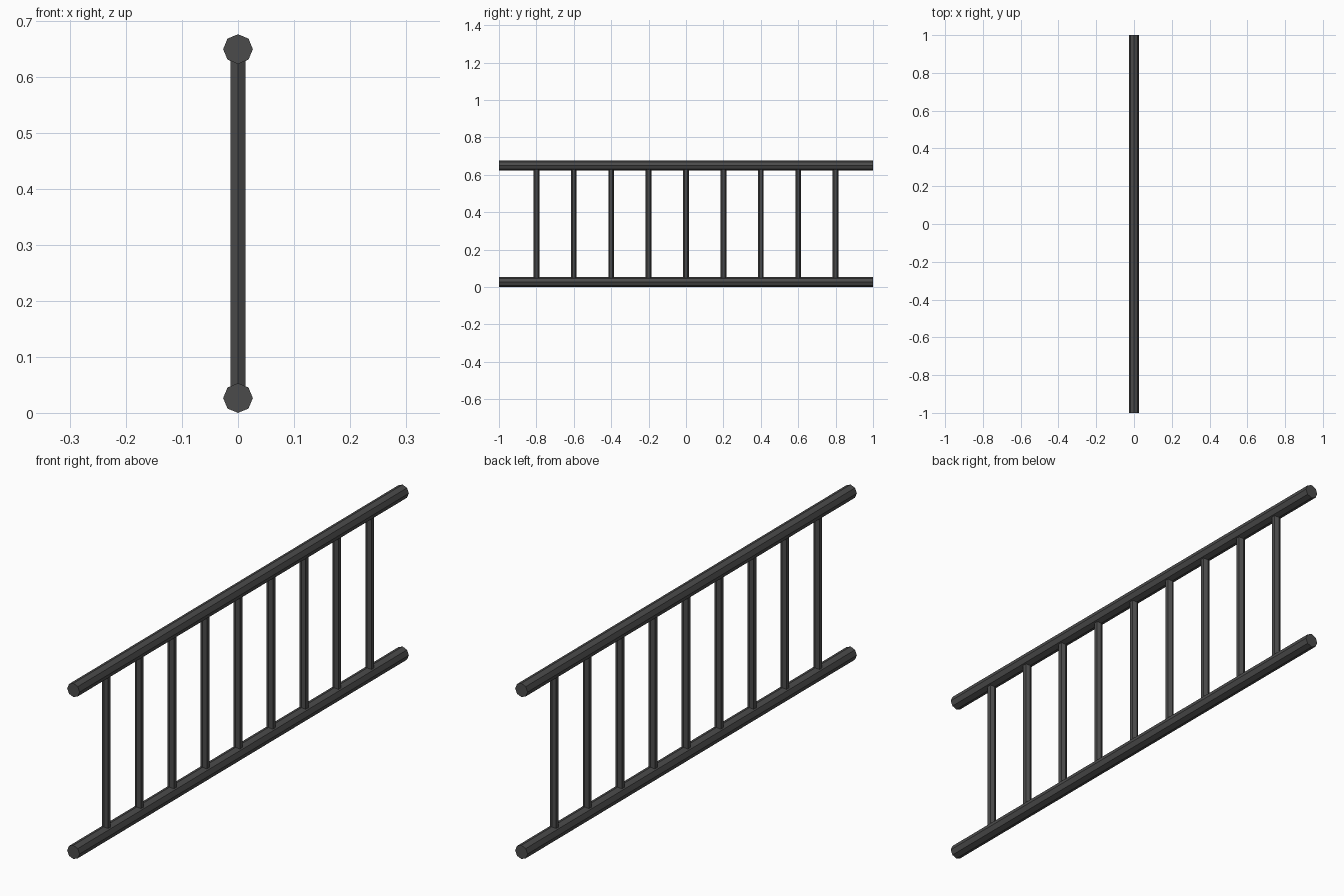
import bpy
from math import radians

old = bpy.data.objects.get("Cube")
if old:
    bpy.data.objects.remove(old, do_unlink=True)

# Dark metal
metal = bpy.data.materials.new("dark_grey_metal")
metal.use_nodes = True
colour = (0.07, 0.07, 0.07, 1)
metal.diffuse_color = colour
metal.node_tree.nodes["Principled BSDF"].inputs["Base Color"].default_value = colour

RAIL_RADIUS = 0.0265
LOW_Z, HIGH_Z = 0.0265, 0.649


def bar(name, sides, radius, length, location, rotation):
    bpy.ops.mesh.primitive_cylinder_add(
        vertices=sides, radius=radius, depth=length,
        location=location, rotation=rotation)
    obj = bpy.context.object
    obj.name = name
    obj.data.materials.append(metal)
    return obj


# Horizontal rails
for name, z in (("bottom_rail", LOW_Z), ("top_rail", HIGH_Z)):
    bar(name, 8, RAIL_RADIUS, 2, (0, 0, z), (radians(90), 0, 0))

# Evenly spaced upright bars, each with a ridge facing the front
for i in range(9):
    bar(f"upright_bar_{i + 1}", 6, 0.0155, HIGH_Z - LOW_Z,
        (0, -0.8 + 0.2 * i, (LOW_Z + HIGH_Z) / 2), (0, 0, 0))
